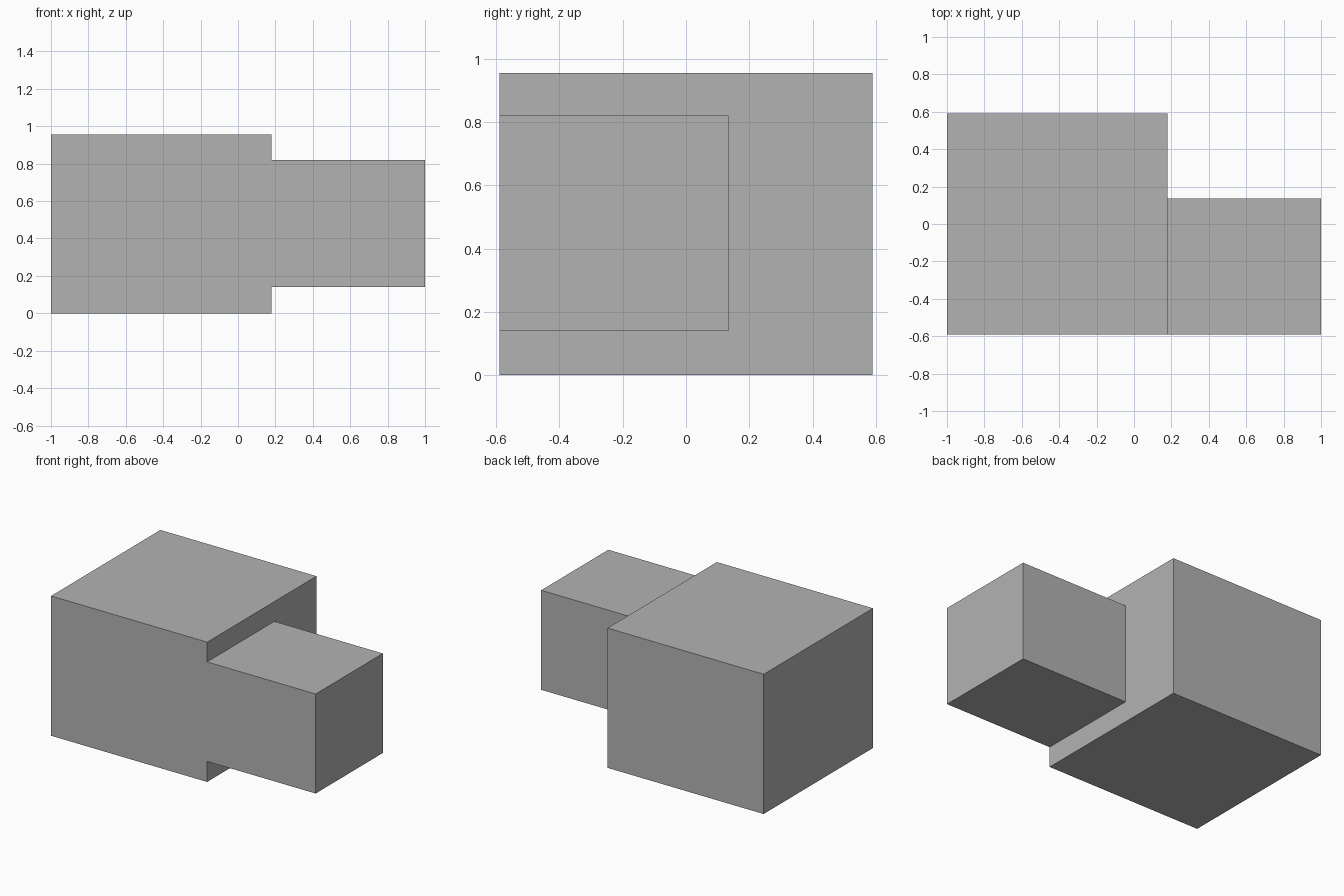
import bpy

# Remove the default cube
old = bpy.data.objects.get("Cube")
if old:
    bpy.data.objects.remove(old, do_unlink=True)

# Plain grey material
grey = bpy.data.materials.new("plain grey")
grey.use_nodes = True
color = (0.45, 0.45, 0.45, 1)
grey.diffuse_color = color
grey.node_tree.nodes["Principled BSDF"].inputs["Base Color"].default_value = color


def box(name, low, high):
    """Flat-faced box between two opposite corners."""
    centre = [(a + b) / 2 for a, b in zip(low, high)]
    bpy.ops.mesh.primitive_cube_add(size=1, location=centre)
    obj = bpy.context.object
    obj.name = obj.data.name = name
    obj.scale = [b - a for a, b in zip(low, high)]
    bpy.ops.object.transform_apply(location=True, rotation=False, scale=True)
    obj.data.materials.append(grey)
    return obj


FRONT = -0.59
SEAM = 0.18

# Large block, with a smaller block on its left side, flush at the front
main = box("main_block", (-1, FRONT, 0), (SEAM, 0.59, 0.955))
side = box("side_block", (SEAM - 0.2, FRONT, 0.14), (1, 0.135, 0.82))

# Fuse them into one solid without a seam on the front
union = main.modifiers.new("join_side_block", "BOOLEAN")
union.operation = "UNION"
union.solver = "EXACT"
union.object = side
bpy.context.view_layer.objects.active = main
bpy.ops.object.modifier_apply(modifier=union.name)
bpy.data.objects.remove(side, do_unlink=True)
main.name = "stepped_block"
